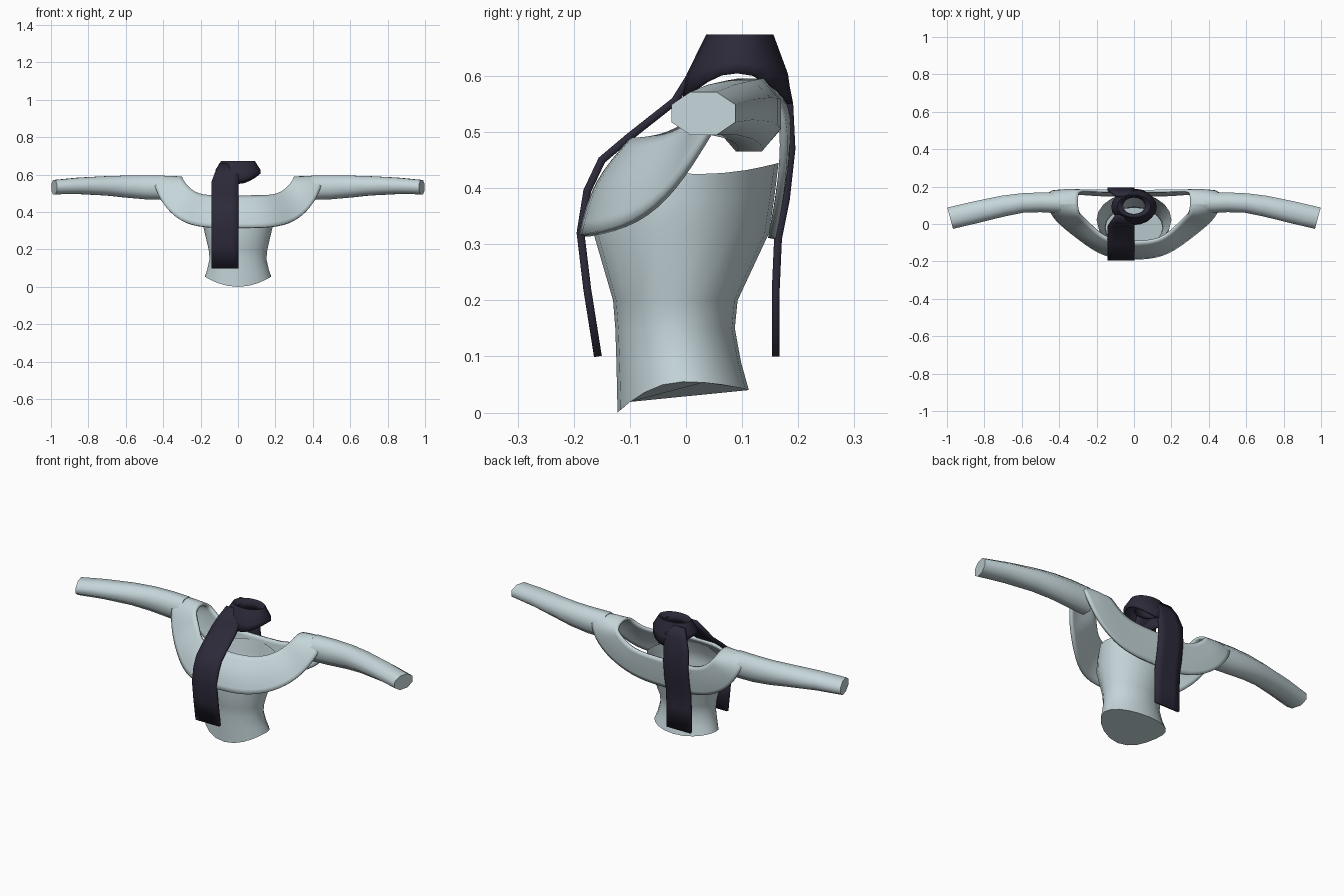
import bpy, bmesh, math

cube = bpy.data.objects.get("Cube")
if cube:
    bpy.data.objects.remove(cube, do_unlink=True)


def material(name, color):
    mat = bpy.data.materials.new(name)
    mat.use_nodes = True
    mat.diffuse_color = (*color, 1)
    mat.node_tree.nodes["Principled BSDF"].inputs["Base Color"].default_value = (*color, 1)
    return mat


CLOTH = material("pale blue grey cloth", (0.56, 0.67, 0.70))
SCARF = material("dark navy scarf", (0.026, 0.023, 0.042))


def loft(name, rows, mat, loop_rows=False, loop_cols=False, caps=(), thickness=0, subdivide=0):
    """Skin a grid of points, optionally closed either way, with end caps."""
    bm = bmesh.new()
    grid = [[bm.verts.new(p) for p in row] for row in rows]
    nr, nc = len(grid), len(grid[0])
    for i in range(nr if loop_rows else nr - 1):
        for j in range(nc if loop_cols else nc - 1):
            a, b = grid[i], grid[(i + 1) % nr]
            k = (j + 1) % nc
            bm.faces.new((a[j], a[k], b[k], b[j]))
    for end in caps:
        bm.faces.new(grid[end])
    bmesh.ops.recalc_face_normals(bm, faces=bm.faces)
    mesh = bpy.data.meshes.new(name)
    bm.to_mesh(mesh)
    bm.free()
    mesh.materials.append(mat)
    obj = bpy.data.objects.new(name, mesh)
    bpy.context.collection.objects.link(obj)
    if subdivide:
        sub = obj.modifiers.new("Smooth surface", "SUBSURF")
        sub.levels = sub.render_levels = subdivide
    if thickness:
        solid = obj.modifiers.new("Cloth thickness", "SOLIDIFY")
        solid.thickness = thickness
        solid.offset = 0
    bpy.ops.object.select_all(action="DESELECT")
    obj.select_set(True)
    bpy.context.view_layer.objects.active = obj
    bpy.ops.object.shade_smooth_by_angle(angle=math.radians(60))
    return obj


def ring(rx, front, back, z, dip_front=0, dip_back=0, sides=20):
    """Oval ring whose front and back can sit lower than its sides."""
    points = []
    for i in range(sides):
        a = math.tau * i / sides
        s = math.sin(a)
        dip = dip_front if s < 0 else dip_back
        y = (front + back) / 2 + (back - front) / 2 * s
        points.append((rx * math.cos(a), y, z - dip * s * s))
    return points


# Torso: flared hem, narrow waist, open top, closed underside
loft("bodice", [
    ring(0.178, -0.122, 0.112, 0.055, 0.055, 0.015),
    ring(0.165, -0.124, 0.098, 0.09),
    ring(0.152, -0.126, 0.087, 0.15),
    ring(0.157, -0.13, 0.092, 0.2),
    ring(0.185, -0.165, 0.148, 0.32),
    ring(0.192, -0.15, 0.157, 0.38),
    ring(0.2, -0.12, 0.165, 0.425, -0.02, -0.02),
], CLOTH, loop_cols=True, caps=(0,))

# Off-shoulder collar: lower, middle and upper edge from front centre to back centre
half = [
    ((0, -.188, .315), (0, -.168, .41), (0, -.095, .485)),
    ((.16, -.175, .315), (.15, -.148, .41), (.13, -.09, .485)),
    ((.28, -.09, .335), (.25, -.075, .42), (.21, -.03, .49)),
    ((.37, -.02, .40), (.33, 0, .46), (.265, .03, .53)),
    ((.43, .035, .49), (.38, .03, .54), (.295, .05, .57)),
    ((.465, .105, .605), (.38, .105, .61), (.3, .105, .59)),
    ((.46, .175, .55), (.38, .185, .56), (.3, .175, .56)),
    ((.41, .175, .45), (.35, .182, .48), (.27, .178, .53)),
    ((.32, .165, .37), (.28, .176, .42), (.22, .178, .49)),
    ((.18, .153, .31), (.17, .168, .39), (.15, .176, .47)),
    ((0, .153, .31), (0, .168, .39), (0, .176, .47)),
]
mirrored = [[(-x, y, z) for x, y, z in row] for row in half[-2:0:-1]]
loft("collar", half + mirrored, CLOTH, loop_rows=True, thickness=0.014, subdivide=2)

# Sleeves: centre x, y, z, half depth, half height, slant
sleeve = [
    (.39, .112, .53, .057, .066, 0),
    (.5, .116, .532, .054, .065, 0),
    (.6, .112, .536, .053, .06, .1),
    (.7, .096, .54, .056, .053, .2),
    (.85, .062, .54, .058, .045, .27),
    (.983, .031, .533, .058, .039, .27),
]
for side, label in ((1, "left"), (-1, "right")):
    rows = []
    for x, y, z, depth, height, slant in sleeve:
        row = []
        for i in range(8):
            a = math.tau * (i + 0.5) / 8
            dy = depth * math.cos(a) * 1.06
            row.append((side * (x + slant * dy), y + dy, z + height * math.sin(a) * 1.06))
        rows.append(row)
    loft(label + "_sleeve", rows, CLOTH, loop_cols=True, caps=(0, -1))

# Scarf wrapped round the neck
loft("scarf_wrap", [
    ring(.115, -.002, .185, .605, .045, .055),
    ring(.118, .005, .178, .622, .02, .02),
    ring(.088, .037, .155, .67),
    ring(.062, .05, .145, .655),
    ring(.065, .045, .15, .62),
], SCARF, loop_cols=True, thickness=0.008)

# Hanging scarf ends: (y, z) paths swept across a fixed width
tails = {
    "scarf_front_tail": [(.045, .655), (.005, .595), (-.02, .555), (-.1, .492), (-.15, .45),
                         (-.176, .395), (-.188, .32), (-.176, .22), (-.157, .1)],
    "scarf_back_tail": [(.15, .66), (.172, .61), (.184, .55), (.188, .47), (.178, .38),
                        (.164, .31), (.16, .22), (.16, .1)],
}
for name, path in tails.items():
    top = path[0][1]
    rows = []
    for y, z in path:
        # The outer edge narrows as it tucks into the neck wrap
        left = -0.143 + 0.5 * max(0, z - top + 0.09)
        rows.append([(left + (0.002 - left) * t / 4, y, z) for t in range(5)])
    loft(name, rows, SCARF, thickness=0.014)
